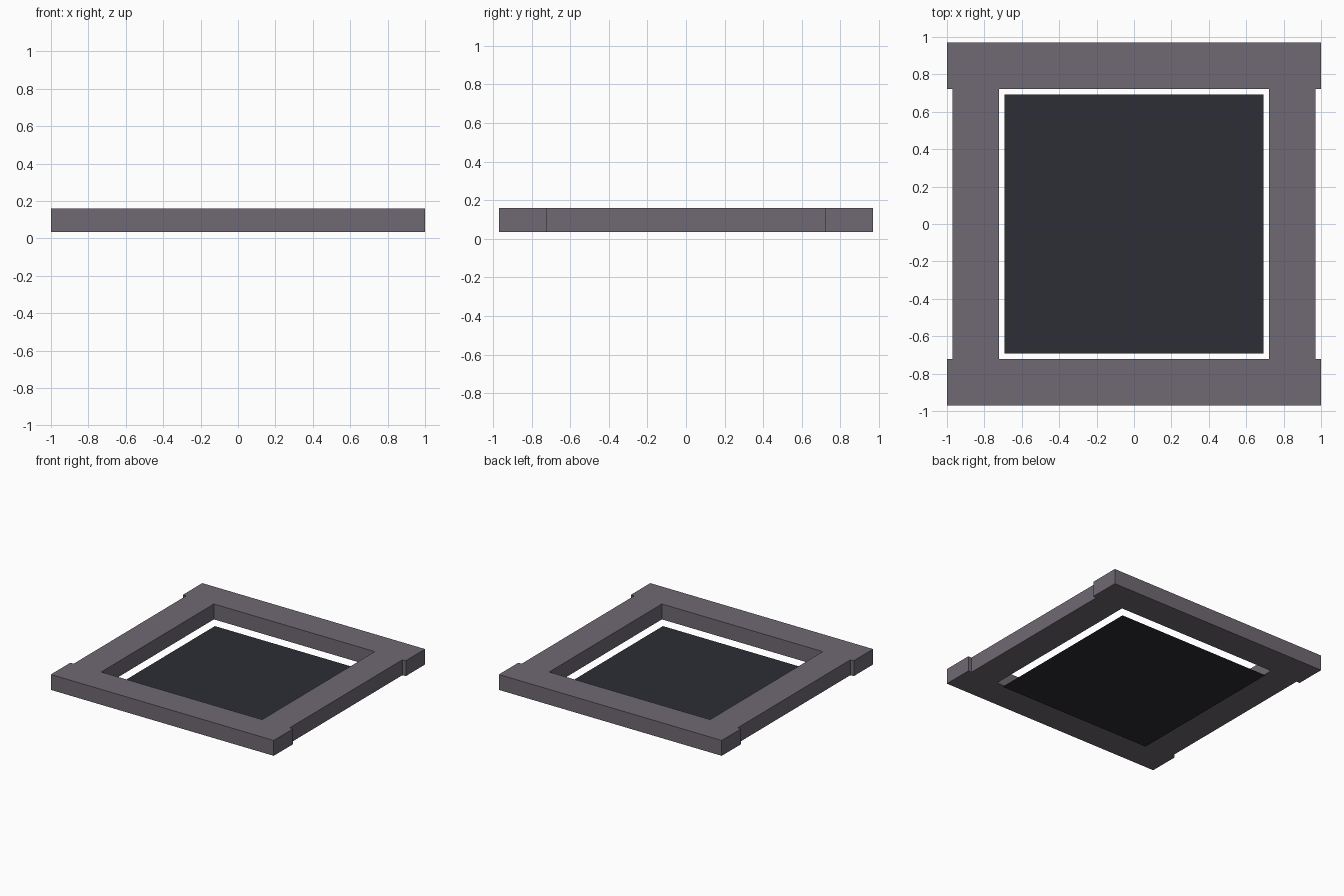
import bpy

cube = bpy.data.objects.get("Cube")
if cube:
    bpy.data.objects.remove(cube, do_unlink=True)

OUTER, INNER = 0.97, 0.722      # frame rails, distance from the centre
BOTTOM, TOP = 0.035, 0.16       # frame height range
PANEL = 0.692                   # half size of the panel


def material(name, color):
    mat = bpy.data.materials.new(name)
    mat.use_nodes = True
    mat.diffuse_color = color
    mat.node_tree.nodes["Principled BSDF"].inputs["Base Color"].default_value = color
    return mat


def box(name, x, y, z, mat):
    """Box spanning the given (low, high) ranges."""
    bpy.ops.mesh.primitive_cube_add(size=1)
    obj = bpy.context.object
    obj.name = name
    for v in obj.data.vertices:
        v.co = [r[0] if c < 0 else r[1] for c, r in zip(v.co, (x, y, z))]
    obj.data.materials.append(mat)
    return obj


frame_grey = material("warm grey", (0.16, 0.142, 0.172, 1))
panel_dark = material("dark slate", (0.026, 0.026, 0.037, 1))

# Frame: long end rails overhang the side rails slightly
height = (BOTTOM, TOP)
for sign, end, side in ((-1, "front_rail", "right_rail"), (1, "back_rail", "left_rail")):
    span = sorted((sign * INNER, sign * OUTER))
    box(end, (-1, 1), span, height, frame_grey)
    box(side, span, (-INNER, INNER), height, frame_grey)

# Flat panel lying on the ground inside the frame
bpy.ops.mesh.primitive_plane_add(size=2 * PANEL)
panel = bpy.context.object
panel.name = "floor_panel"
panel.data.materials.append(panel_dark)
